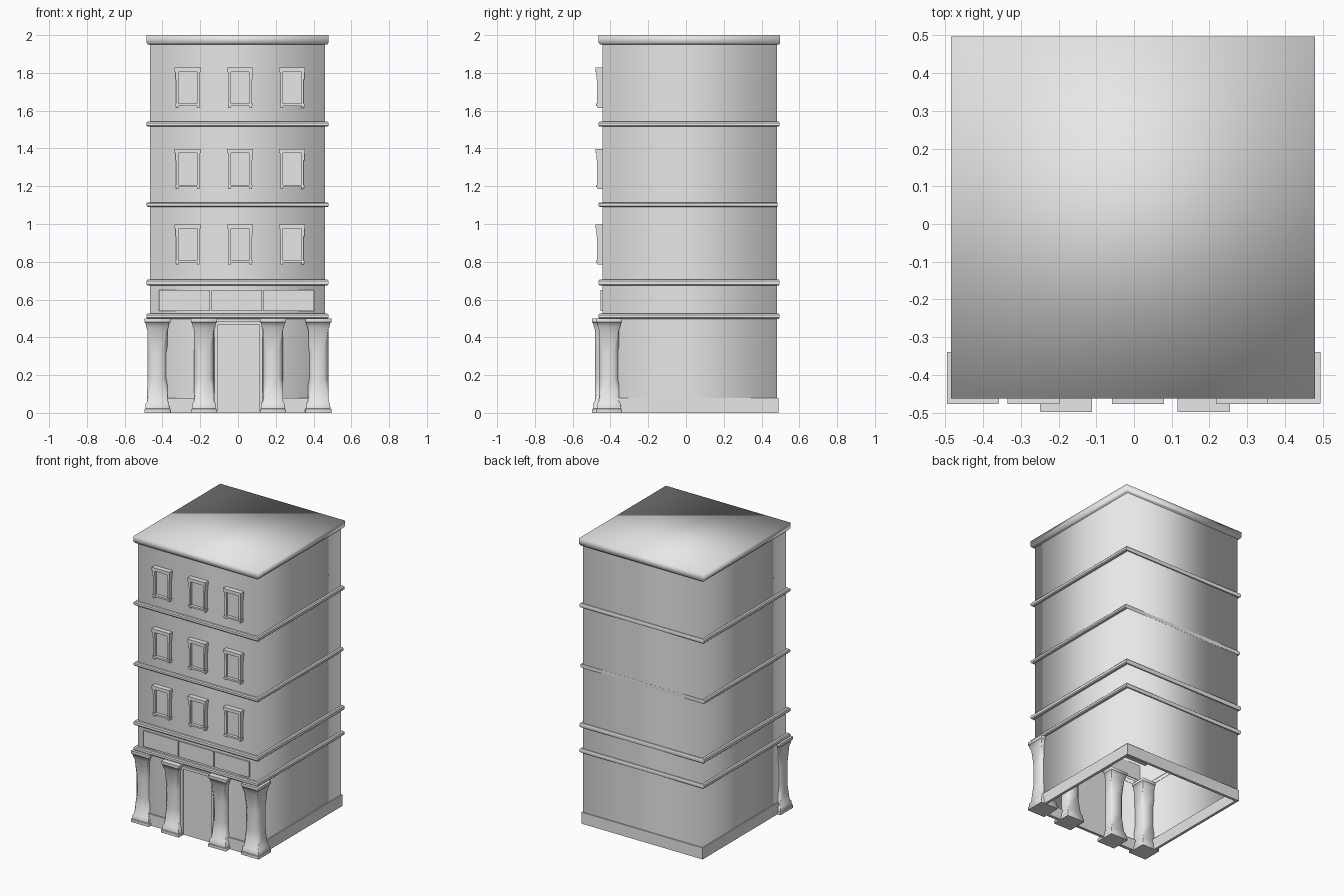
import bpy, bmesh, math

cube = bpy.data.objects.get("Cube")
if cube:
    bpy.data.objects.remove(cube, do_unlink=True)

stone = bpy.data.materials.new("light_grey_stone")
stone.use_nodes = True
GREY = (0.8, 0.8, 0.8, 1)
stone.diffuse_color = GREY
stone.node_tree.nodes["Principled BSDF"].inputs["Base Color"].default_value = GREY


def finish(bm, name, smooth=None):
    """Turn a bmesh into an object; smooth is 'all', an angle, or None."""
    mesh = bpy.data.meshes.new(name)
    bmesh.ops.recalc_face_normals(bm, faces=bm.faces)
    bm.to_mesh(mesh)
    bm.free()
    mesh.materials.append(stone)
    obj = bpy.data.objects.new(name, mesh)
    bpy.context.collection.objects.link(obj)
    if smooth == "all":
        mesh.shade_smooth()
    elif smooth:
        bpy.ops.object.select_all(action="DESELECT")
        obj.select_set(True)
        bpy.context.view_layer.objects.active = obj
        bpy.ops.object.shade_smooth_by_angle(angle=math.radians(smooth))
    return obj


def loft(name, rings, caps=(False, False), smooth=None):
    """Skin a stack of equal-length point rings."""
    bm = bmesh.new()
    loops = [[bm.verts.new(p) for p in ring] for ring in rings]
    for low, high in zip(loops, loops[1:]):
        for i in range(len(low)):
            j = (i + 1) % len(low)
            bm.faces.new((low[i], low[j], high[j], high[i]))
    for wanted, loop in zip(caps, (loops[0], loops[-1])):
        if wanted:
            bm.faces.new(loop)
    return finish(bm, name, smooth)


def box(bm, x0, x1, y0, y1, z0, z1):
    verts = bmesh.ops.create_cube(bm, size=1)["verts"]
    for v in verts:
        v.co.x = x1 if v.co.x > 0 else x0
        v.co.y = y1 if v.co.y > 0 else y0
        v.co.z = z1 if v.co.z > 0 else z0


# Footprint of the walls
LEFT, RIGHT, FRONT, BACK = -0.465, 0.46, -0.443, 0.483


def footprint(z, out, back=None):
    b = out if back is None else back
    return [(LEFT - out, FRONT - out, z), (RIGHT + out, FRONT - out, z),
            (RIGHT + out, BACK + b, z), (LEFT - out, BACK + b, z)]


# Outer walls, open underneath, and the inner ceiling
loft("walls", [footprint(0, 0), footprint(1.96, 0)], smooth="all")
loft("ceiling", [footprint(0.67, -0.002), footprint(0.675, -0.002)], (True, True))

# Roof slab
loft("roof", [footprint(1.95, 0.012), footprint(1.96, 0.02, 0.014), footprint(2.0, 0.02, 0.014)],
     (True, True), smooth="all")

# Ledges between the storeys
LEDGES = {"canopy_ledge": (0.498, 0.525, 0.012), "sign_ledge": (0.675, 0.705, 0.012),
          "second_ledge": (1.09, 1.115, 0.001), "third_ledge": (1.515, 1.542, 0.012)}
for name, (low, high, back) in LEDGES.items():
    loft(name, [footprint(low, -0.002), footprint(low, 0.014, back * 0.7),
                footprint(low + 0.006, 0.02, back), footprint(high - 0.006, 0.02, back),
                footprint(high, 0.014, back * 0.7), footprint(high, -0.002)], smooth=40)

# Plinth: three solid sides and two short front pieces beside the door
bm = bmesh.new()
OUT, IN = 0.007, 0.012
box(bm, LEFT - OUT, LEFT + IN, FRONT, BACK + OUT, 0, 0.08)
box(bm, RIGHT - IN, RIGHT + OUT, FRONT, BACK + OUT, 0, 0.08)
box(bm, LEFT - OUT, RIGHT + OUT, BACK - IN, BACK + OUT, 0, 0.08)
for x0, x1 in ((-0.42, -0.18), (0.18, 0.42)):
    box(bm, x0, x1, FRONT - 0.01, FRONT + IN, 0, 0.08)
finish(bm, "plinth")


# Columns: square ends whose corners are cut away towards mid height
def square_ring(cx, cy, z, half, cut):
    h, k = half, half - cut
    outline = [(-k, -h), (k, -h), (h, -k), (h, k), (k, h), (-k, h), (-h, k), (-h, -k)]
    return [(cx + x, cy + y, z) for x, y in outline]


COLUMN = [(0.0, 0.069, 0.001), (0.02, 0.069, 0.001), (0.022, 0.064, 0.001),
          (0.05, 0.062, 0.001), (0.062, 0.054, 0.002), (0.18, 0.053, 0.024),
          (0.32, 0.053, 0.024), (0.44, 0.053, 0.002), (0.455, 0.059, 0.001),
          (0.475, 0.063, 0.001), (0.48, 0.069, 0.001), (0.499, 0.069, 0.001)]
for name, cx, cy in (("outer_column_right", -0.427, -0.408), ("inner_column_right", -0.18, -0.429),
                     ("inner_column_left", 0.185, -0.429), ("outer_column_left", 0.425, -0.408)):
    loft(name, [square_ring(cx, cy, *step) for step in COLUMN], (True, True), smooth=50)

# Door leaf with a raised frame
bm = bmesh.new()
box(bm, -0.11, 0.115, FRONT - 0.006, FRONT + 0.01, 0.008, 0.47)
box(bm, -0.125, -0.108, FRONT - 0.014, FRONT + 0.01, 0.008, 0.485)
box(bm, 0.113, 0.13, FRONT - 0.014, FRONT + 0.01, 0.008, 0.485)
box(bm, -0.108, 0.113, FRONT - 0.014, FRONT + 0.01, 0.465, 0.485)
finish(bm, "door")

# Three blank panels above the entrance
bm = bmesh.new()
for x0, x1 in ((-0.417, -0.147), (-0.139, 0.126), (0.133, 0.402)):
    box(bm, x0, x1, FRONT - 0.009, FRONT + 0.005, 0.54, 0.65)
finish(bm, "sign_panels")


# Windows: pane, jambs, eared lintel and sill
def window(name, cx, z):
    bm = bmesh.new()
    y = FRONT + 0.005
    box(bm, cx - 0.052, cx + 0.052, FRONT - 0.012, y, z + 0.01, z + 0.195)
    for side in (-1, 1):
        for inner, outer, depth, low, high in ((0.048, 0.061, 0.028, 0.012, 0.15),
                                               (0.048, 0.065, 0.031, 0.15, 0.19)):
            a, b = sorted((cx + side * inner, cx + side * outer))
            box(bm, a, b, FRONT - depth, y, z + low, z + high)
        foot = cx + side * 0.056
        box(bm, foot - 0.007, foot + 0.007, FRONT - 0.026, y, z, z + 0.012)
    box(bm, cx - 0.069, cx + 0.069, FRONT - 0.035, y, z + 0.19, z + 0.213)
    box(bm, cx - 0.065, cx + 0.065, FRONT - 0.033, y, z + 0.01, z + 0.022)
    finish(bm, name)


for floor, z in enumerate((0.785, 1.185, 1.615), 1):
    for side, cx in (("right", -0.266), ("middle", 0.011), ("left", 0.287)):
        window(f"window_floor_{floor}_{side}", cx, z)
